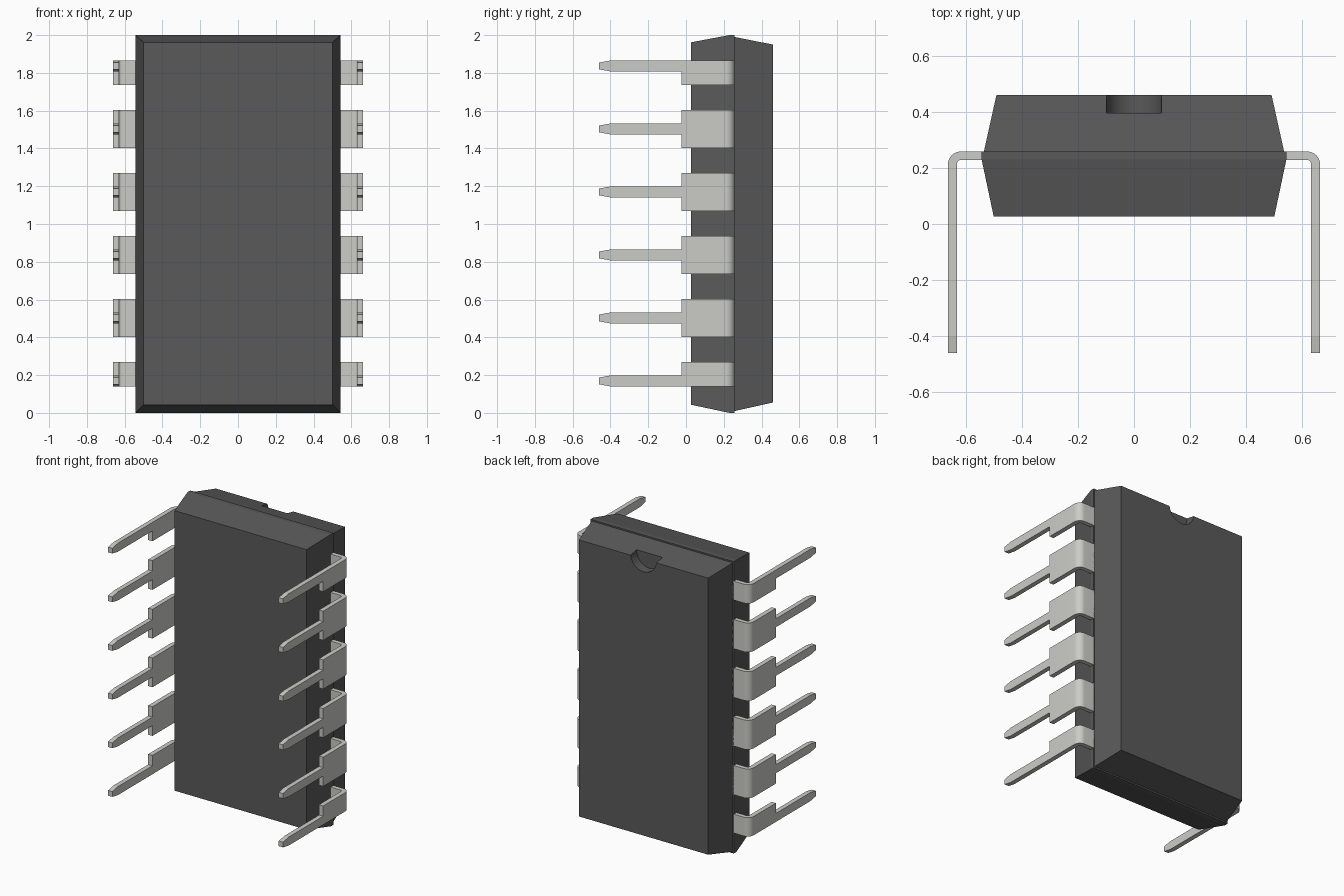
import bpy, bmesh, math

if "Cube" in bpy.data.objects:
    bpy.data.objects.remove(bpy.data.objects["Cube"])


def material(name, color):
    m = bpy.data.materials.new(name)
    m.diffuse_color = (*color, 1)
    m.use_nodes = True
    m.node_tree.nodes["Principled BSDF"].inputs["Base Color"].default_value = m.diffuse_color
    return m


BLACK = material("body_black", (0.1, 0.1, 0.1))
METAL = material("pin_metal", (0.6, 0.6, 0.57))


def shade(me):
    me.polygons.foreach_set("use_smooth", [True] * len(me.polygons))
    me.set_sharp_from_angle(angle=math.radians(10))


def loft(bm, rings):
    """Skin a list of closed rings and cap both ends."""
    rows = [[bm.verts.new(p) for p in r] for r in rings]
    n = len(rows[0])
    for a, b in zip(rows, rows[1:]):
        for i in range(n):
            j = (i + 1) % n
            bm.faces.new((a[i], a[j], b[j], b[i]))
    bm.faces.new(rows[0])
    bm.faces.new(rows[-1])


def finish(bm, name, mat):
    bmesh.ops.recalc_face_normals(bm, faces=bm.faces)
    me = bpy.data.meshes.new(name)
    bm.to_mesh(me)
    bm.free()
    me.materials.append(mat)
    shade(me)
    ob = bpy.data.objects.new(name, me)
    bpy.context.collection.objects.link(ob)
    return ob


# Body: tapered halves meeting at a narrow mould seam (y, half width, z low, z high)
sections = [(0.027, 0.50, 0.043, 1.962), (0.23, 0.543, 0, 2), (0.258, 0.543, 0, 2),
            (0.258, 0.535, 0.01, 1.99), (0.46, 0.49, 0.055, 1.95)]
bm = bmesh.new()
loft(bm, [[(-w, y, lo), (w, y, lo), (w, y, hi), (-w, y, hi)] for y, w, lo, hi in sections])
body = finish(bm, "body", BLACK)

# Orientation notch: U-shaped cutter at the top of the back face
R, ZC, N = 0.098, 1.96, 24
outline = [(-R, 2.2)]
outline += [(-R * math.cos(math.pi * i / N), ZC - R * math.sin(math.pi * i / N)) for i in range(N + 1)]
outline += [(R, 2.2)]
bm = bmesh.new()
loft(bm, [[(x, y, z) for x, z in outline] for y in (0.395, 0.6)])
cutter = finish(bm, "notch_cutter", BLACK)
cutter.hide_render = True
mod = body.modifiers.new("notch", 'BOOLEAN')
mod.operation = 'DIFFERENCE'
mod.solver = 'EXACT'
mod.object = cutter
bpy.context.view_layer.objects.active = body
bpy.ops.object.modifier_apply(modifier=mod.name)
bpy.data.objects.remove(cutter)
shade(body.data)

# Pins: bent wide shoulder followed by a narrow tapered prong
X_OUT, X_IN, Y_TOP, Y_LOW = 0.663, 0.631, 0.258, 0.228
R_OUT, R_IN, SHOULDER = 0.045, 0.014, -0.025
NARROW, WIDE = 0.029, 0.1


def pin(name, side, zc, down, up):
    # down / up: half widths of the wide shoulder below and above the centre
    path = [((0.5, Y_TOP), (0.5, Y_LOW))]
    for i in range(11):
        a = math.radians(90 - 9 * i)
        c, s = math.cos(a), math.sin(a)
        path.append(((X_OUT - R_OUT + R_OUT * c, Y_TOP - R_OUT + R_OUT * s),
                     (X_IN - R_IN + R_IN * c, Y_LOW - R_IN + R_IN * s)))
    path.append(((X_OUT, SHOULDER), (X_IN, SHOULDER)))

    def ring(o, i, d, u):
        return [(side * o[0], o[1], zc - d), (side * o[0], o[1], zc + u),
                (side * i[0], i[1], zc + u), (side * i[0], i[1], zc - d)]

    bm = bmesh.new()
    loft(bm, [ring(o, i, down, up) for o, i in path])
    prong = [(SHOULDER, NARROW), (-0.40, NARROW), (-0.46, 0.018)]
    loft(bm, [ring((X_OUT, y), (X_IN, y), h, h) for y, h in prong])
    finish(bm, name, METAL)


for side, label in ((1, "right"), (-1, "left")):
    for k in range(6):
        zc = 1.003 + (k - 2.5) * 0.3335
        # end pins have their shoulder trimmed flush on the outer side
        pin(f"pin_{label}_{k + 1}", side, zc,
            NARROW if k == 0 else WIDE, NARROW if k == 5 else WIDE)
